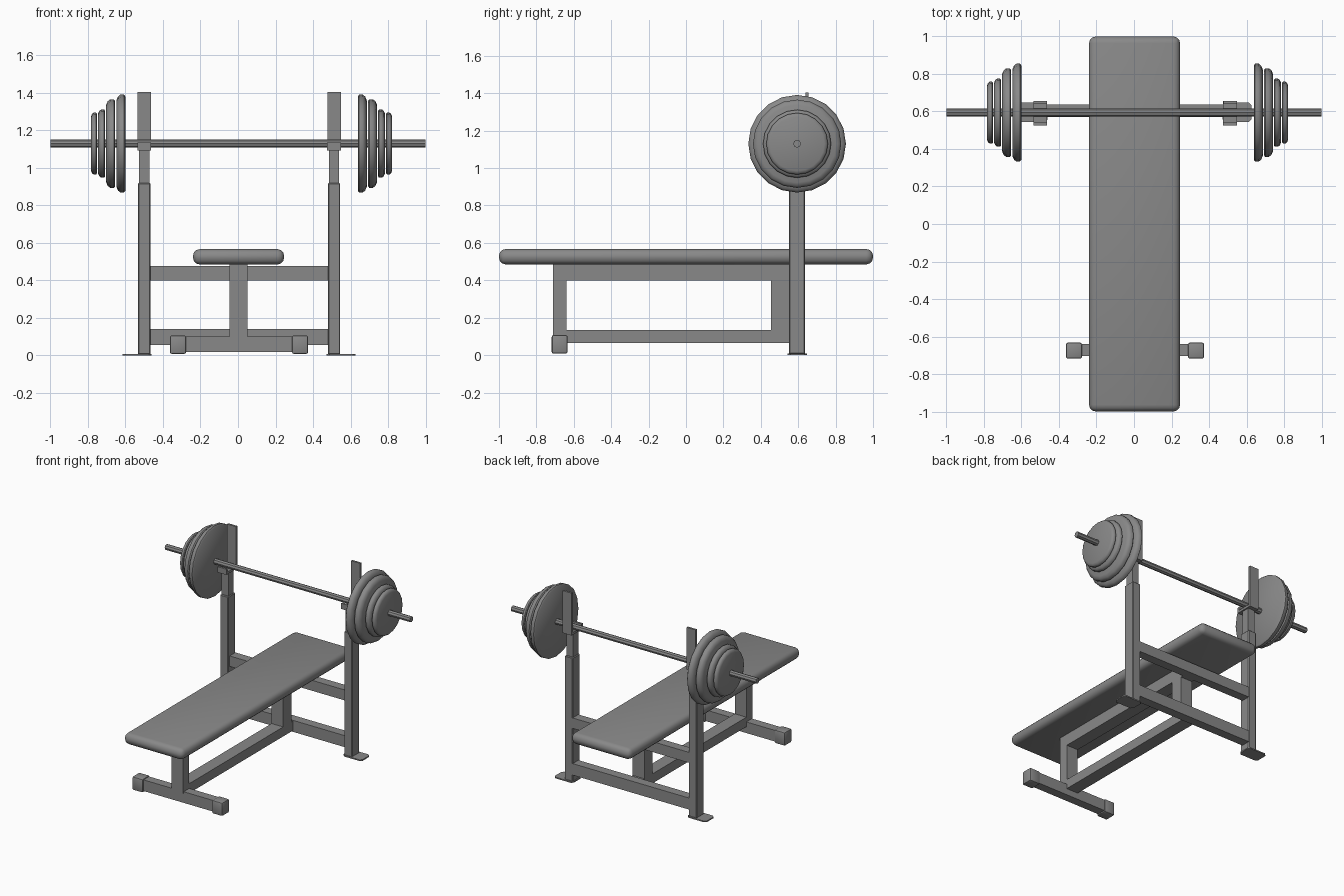
import bpy, bmesh, math
from mathutils import Matrix

cube = bpy.data.objects.get("Cube")
if cube:
    bpy.data.objects.remove(cube, do_unlink=True)

grey = bpy.data.materials.new("mid grey")
grey.use_nodes = True
shade = (0.25, 0.25, 0.25, 1)
grey.diffuse_color = shade
grey.node_tree.nodes["Principled BSDF"].inputs["Base Color"].default_value = shade


def finish(name, bm, smooth=False):
    bmesh.ops.recalc_face_normals(bm, faces=bm.faces)
    mesh = bpy.data.meshes.new(name)
    bm.to_mesh(mesh)
    bm.free()
    mesh.materials.append(grey)
    obj = bpy.data.objects.new(name, mesh)
    bpy.context.collection.objects.link(obj)
    if smooth:
        bpy.ops.object.select_all(action='DESELECT')
        obj.select_set(True)
        bpy.context.view_layer.objects.active = obj
        bpy.ops.object.shade_smooth_by_angle(angle=math.radians(40))
    return obj


def box(name, x, y, z, bevel=0, segments=1, upright_only=False):
    """Box from (min, max) ranges, with optional bevelled edges."""
    bm = bmesh.new()
    bmesh.ops.create_cube(bm, size=1)
    for v in bm.verts:
        for i, (low, high) in enumerate((x, y, z)):
            v.co[i] = high if v.co[i] > 0 else low
    if bevel:
        edges = [e for e in bm.edges if not upright_only
                 or abs(e.verts[0].co.z - e.verts[1].co.z) > 0.001]
        bmesh.ops.bevel(bm, geom=edges, offset=bevel, segments=segments,
                        profile=0.5, affect='EDGES')
    return finish(name, bm, smooth=segments > 1)


def lathe_x(name, profile, centre, sides, smooth=False):
    """Revolve (x, radius) points about an axis parallel to x."""
    bm = bmesh.new()
    _, cy, cz = centre
    rings = []
    for x, r in profile:
        rings.append([bm.verts.new((x, cy + r * math.cos(math.tau * k / sides),
                                    cz + r * math.sin(math.tau * k / sides)))
                      for k in range(sides)])
    for a, b in zip(rings, rings[1:]):
        for k in range(sides):
            n = (k + 1) % sides
            bm.faces.new((a[k], a[n], b[n], b[k]))
    bm.faces.new(rings[0])
    bm.faces.new(rings[-1])
    return finish(name, bm, smooth)


# Padded bench
box("bench_pad", (-0.24, 0.246), (-1, 1), (0.485, 0.567), 0.036, 3)

# Central frame under the pad
beam = (-0.045, 0.05)
box("front_leg", beam, (-0.71, -0.64), (0.09, 0.485))
box("upper_spine", beam, (-0.64, 0.575), (0.4, 0.485))
box("lower_spine", beam, (-0.64, 0.575), (0.065, 0.135))
box("rear_strut", beam, (0.455, 0.55), (0.135, 0.4))

# Front foot with end caps
box("front_foot_bar", (-0.3, 0.31), (-0.705, -0.64), (0.018, 0.1))
for side, x in (("right", (-0.363, -0.277)), ("left", (0.288, 0.374))):
    box(side + "_foot_cap", x, (-0.718, -0.633), (0.008, 0.107), 0.01, 2)

# Cross beams joining the uprights
box("upper_cross_beam", (-0.47, 0.483), (0.57, 0.637), (0.4, 0.477))
box("lower_cross_beam", (-0.47, 0.483), (0.57, 0.637), (0.055, 0.14))

# Uprights, bar rests and floor plates
for side, s, cx in (("right", -1, -0.5), ("left", 1, 0.512)):
    def across(half):
        return (cx - half, cx + half)
    box(side + "_upright", across(0.033), (0.551, 0.637), (0.005, 0.92), 0.005)
    box(side + "_inner_post", across(0.027), (0.563, 0.625), (0.9, 1.1))
    box(side + "_rest_base", across(0.037), (0.525, 0.655), (1.093, 1.11))
    box(side + "_rest_lip", across(0.037), (0.525, 0.54), (1.1, 1.135))
    box(side + "_rest_back", across(0.036), (0.64, 0.655), (1.1, 1.405))
    plate = sorted((cx - s * 0.04, cx + s * 0.115))
    box(side + "_floor_plate", plate, (0.543, 0.648), (0, 0.009), 0.015, 1, True)

# Barbell
axis = (0, 0.594, 1.13)
lathe_x("barbell_rod", [(-1, 0.021), (1, 0.021)], axis, 8)

# Weight plates, from the inside outward: start, thickness, radius
discs = [(0.62, 0.048, 0.261), (0.674, 0.048, 0.236),
         (0.728, 0.037, 0.182), (0.771, 0.032, 0.165)]
for side, s in (("right", -1), ("left", 1)):
    for n, (start, t, r) in enumerate(discs, 1):
        shape = [(0, 0.965), (0.15, 1), (0.55, 1), (0.82, 0.96), (1, 0.88)]
        profile = [(0.019 + s * (start + t * u), r * v) for u, v in shape]
        lathe_x(f"{side}_weight_plate_{n}", profile, axis, 20, True)
